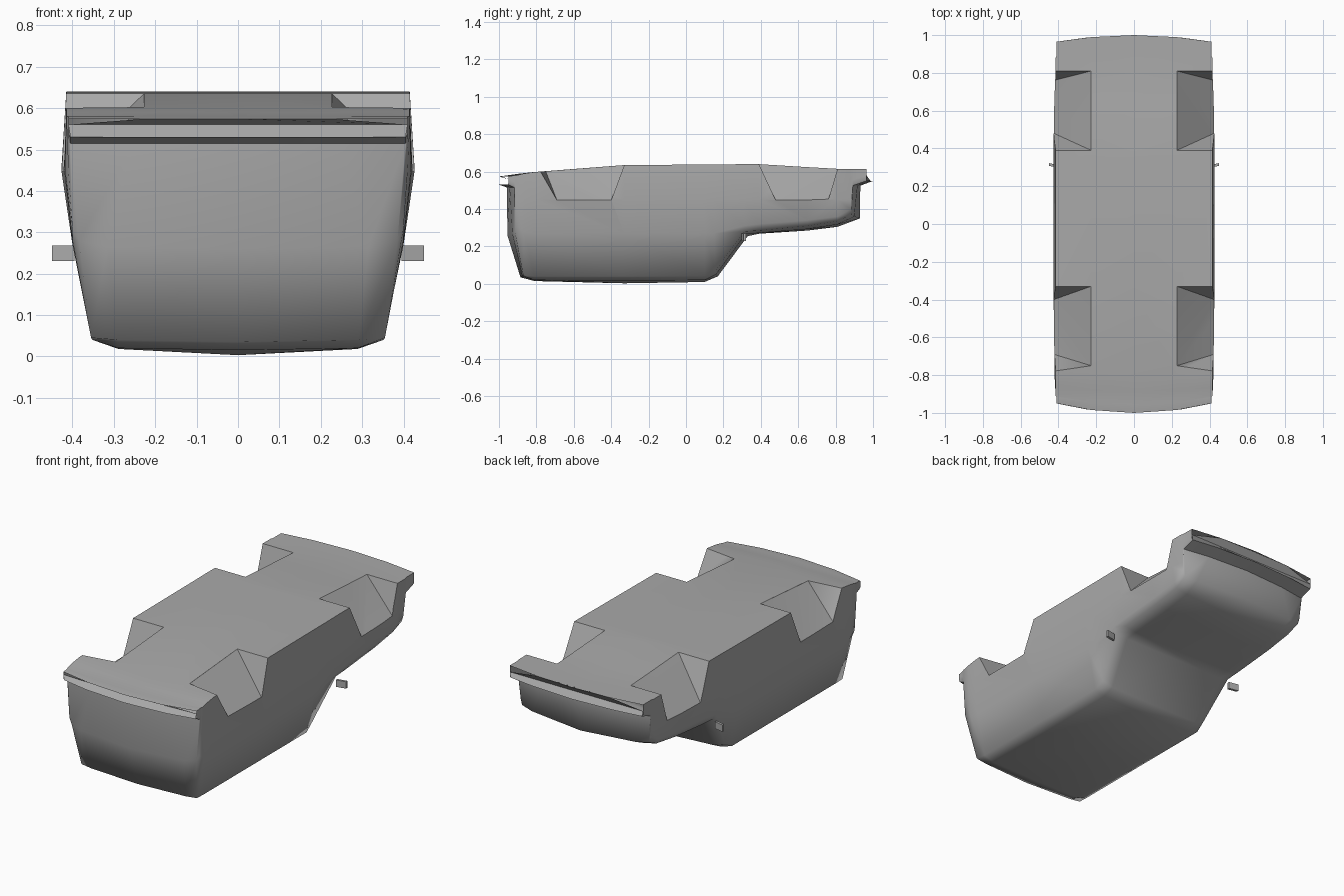
import bpy, bmesh, math
from mathutils import Vector

if "Cube" in bpy.data.objects:
    bpy.data.objects.remove(bpy.data.objects["Cube"])

grey = bpy.data.materials.new("body_grey")
grey.use_nodes = True
colour = (0.4, 0.4, 0.4, 1)
grey.diffuse_color = colour
grey.node_tree.nodes["Principled BSDF"].inputs["Base Color"].default_value = colour


def finish(name, bm):
    bmesh.ops.remove_doubles(bm, verts=bm.verts, dist=0.0005)
    bmesh.ops.recalc_face_normals(bm, faces=bm.faces)
    mesh = bpy.data.meshes.new(name)
    bm.to_mesh(mesh)
    bm.free()
    obj = bpy.data.objects.new(name, mesh)
    bpy.context.collection.objects.link(obj)
    mesh.materials.append(grey)
    return obj


def hull(name, points):
    bm = bmesh.new()
    verts = [bm.verts.new(p) for p in points]
    bmesh.ops.convex_hull(bm, input=verts)
    return finish(name, bm)


def section(floor, belt, low_x, low_z, base_z, keel_z, wide=0.427):
    """Half section from the floor centre, around the side, to the roof centre."""
    return [(0, floor), (0.227, floor), (0.415, floor), (wide, 0.45), (0.4, belt),
            (low_x, low_z), (low_x * 0.82, base_z), (0, keel_z)]


def lip(floor, under):
    """Half section of a bumper."""
    return [(0, floor), (0.227, floor), (0.41, floor), (0.41, under + 0.03),
            (0.41, under + 0.01), (0.405, under), (0.25, under), (0, under)]


# Body stations: y, bow of the end, half section
stations = [
    (-1.0, 0.05, lip(0.574, 0.53)),
    (-0.957, 0.04, lip(0.58, 0.515)),
    (-0.955, 0.045, section(0.58, 0.31, 0.385, 0.28, 0.265, 0.26, 0.41)),
    (-0.885, 0.02, section(0.59, 0.28, 0.355, 0.045, 0.04, 0.035, 0.418)),
    (-0.81, 0, section(0.598, 0.27, 0.352, 0.04, 0.02, 0.015, 0.42)),
    (-0.33, 0, section(0.635, 0.27, 0.352, 0.04, 0.018, 0.003)),
    (0.1, 0, section(0.638, 0.27, 0.352, 0.04, 0.02, 0.01)),
    (0.17, -0.02, section(0.638, 0.27, 0.345, 0.07, 0.05, 0.04)),
    (0.33, -0.02, section(0.64, 0.31, 0.385, 0.28, 0.265, 0.255)),
    (0.39, 0, section(0.64, 0.32, 0.385, 0.285, 0.272, 0.268)),
    (0.65, 0, section(0.624, 0.34, 0.385, 0.31, 0.293, 0.285, 0.422)),
    (0.81, 0, section(0.615, 0.36, 0.385, 0.335, 0.318, 0.305, 0.415)),
    (0.93, -0.05, section(0.615, 0.4, 0.39, 0.37, 0.36, 0.35, 0.405)),
    (0.932, -0.04, lip(0.615, 0.525)),
    (1.0, -0.035, lip(0.615, 0.55)),
]
bm = bmesh.new()
rings = []
for y, bow, half in stations:
    loop = half + [(-x, z) for x, z in half[-2:0:-1]]
    rings.append([bm.verts.new((x, y + bow * (x / 0.41) ** 2, z)) for x, z in loop])
for a, b in zip(rings, rings[1:]):
    for i in range(len(a)):
        j = (i + 1) % len(a)
        bm.faces.new((a[i], a[j], b[j], b[i]))
bm.faces.new(rings[0])
bm.faces.new(rings[-1])
body = finish("body", bm)


# Wedge-shaped wheel wells: inner ends, outer low ends, floor heights at both ends
wells = [(-0.75, -0.33, -0.69, -0.40, 0.602, 0.635),
         (0.39, 0.81, 0.48, 0.76, 0.64, 0.615)]
for side in (-1, 1):
    for n, (y0, y1, low0, low1, z0, z1) in enumerate(wells):
        out0 = y0 - 0.03 if n == 0 else y0
        pts = []
        for y, oy, low, z in ((y0, out0, low0, z0), (y1, y1, low1, z1)):
            pts += [(side * 0.227, y, z), (side * 0.227, y, z + 0.1),
                    (side * 0.424, low, 0.447), (side * 0.5, low, 0.447),
                    (side * 0.424, oy, z), (side * 0.5, oy, z),
                    (side * 0.5, oy, z + 0.1)]
        cutter = hull("wheel_well_cutter", pts)
        mod = body.modifiers.new("wheel_well", "BOOLEAN")
        mod.object = cutter
        mod.operation = "DIFFERENCE"
        mod.solver = "EXACT"
        bpy.context.view_layer.objects.active = body
        bpy.ops.object.modifier_apply(modifier=mod.name)
        bpy.data.objects.remove(cutter)

# Smooth shell with crisp floor outline, wells and bumper edges
bm = bmesh.new()
bm.from_mesh(body.data)
for face in bm.faces:
    face.smooth = True
for edge in bm.edges:
    high = min(v.co.z for v in edge.verts) > 0.43
    if high and edge.calc_face_angle(0) > math.radians(32):
        edge.smooth = False
bm.to_mesh(body.data)
bm.free()

# Small door mirrors
for side, name in ((1, "left_mirror"), (-1, "right_mirror")):
    hull(name, [(side * x, y + (x - 0.4) * 0.2, z)
                for x in (0.395, 0.45) for y in (0.298, 0.312) for z in (0.23, 0.268)])
